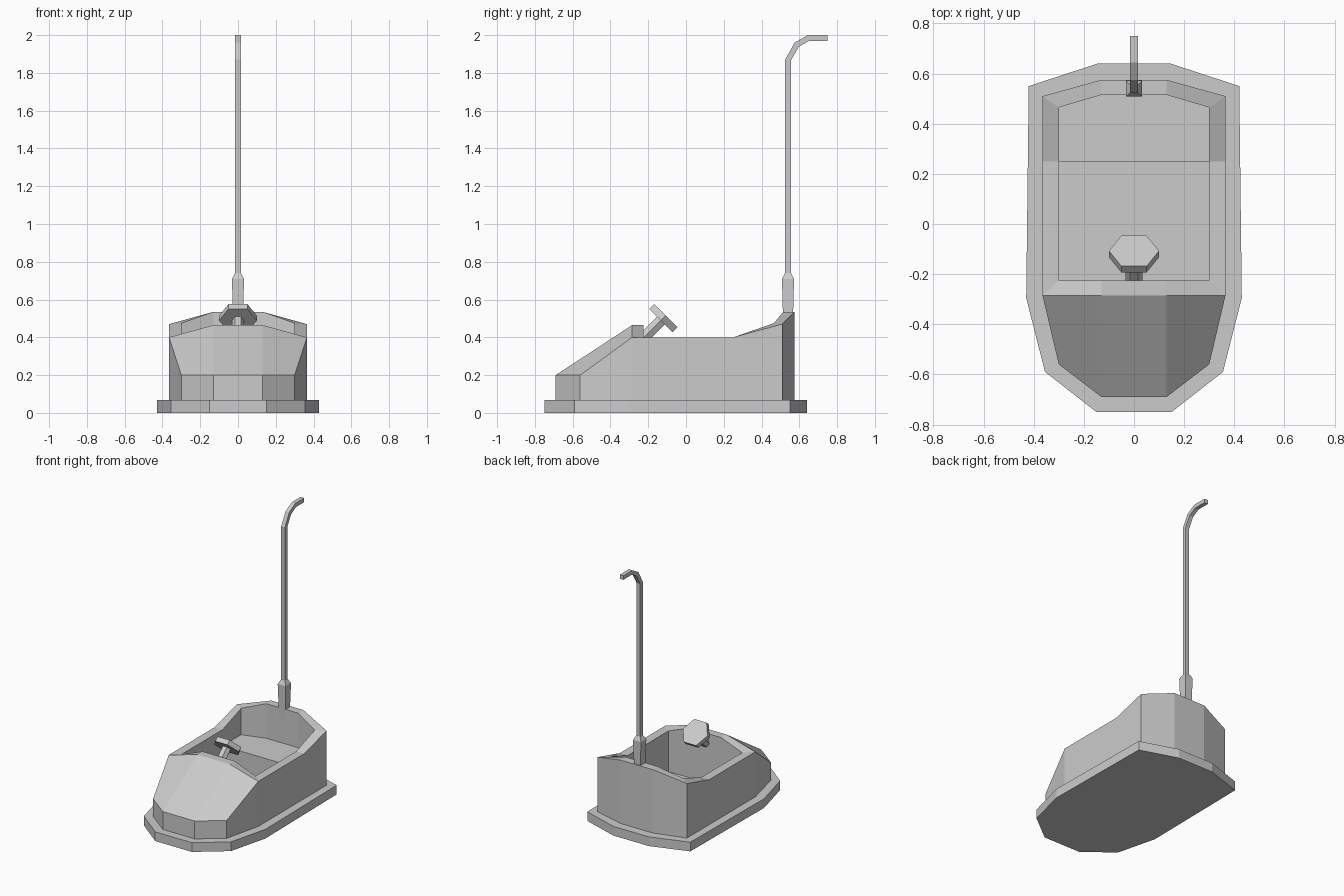
import bpy, bmesh, math
from mathutils import Matrix

if "Cube" in bpy.data.objects:
    bpy.data.objects.remove(bpy.data.objects["Cube"])


def finish(name, bm):
    bmesh.ops.recalc_face_normals(bm, faces=bm.faces)
    me = bpy.data.meshes.new(name)
    bm.to_mesh(me)
    bm.free()
    ob = bpy.data.objects.new(name, me)
    bpy.context.collection.objects.link(ob)
    return ob


def loft(name, rings):
    """Closed solid through a list of equal-length rings."""
    bm = bmesh.new()
    vs = [[bm.verts.new(p) for p in r] for r in rings]
    n = len(vs[0])
    for a, b in zip(vs, vs[1:]):
        for i in range(n):
            j = (i + 1) % n
            bm.faces.new((a[i], a[j], b[j], b[i]))
    bm.faces.new(vs[0][::-1])
    bm.faces.new(vs[-1])
    return finish(name, bm)


def slab(name, half, z0, z1):
    """Upright prism from the right half of a symmetric outline."""
    pts = half + [(-x, y) for x, y in reversed(half)]
    return loft(name, [[(x, y, z) for x, y in pts] for z in (z0, z1)])


# Bumper ring and floor pan
slab("bumper", [(.15, -.75), (.355, -.59), (.43, -.295), (.42, .55), (.145, .64)], 0, .068)

# Tub: outer wall a-f, hood crest h, inner rim i-m; right half, then mirrored
FLOOR, SEAT = .10, .28
top = {"a": (.13, -.69, .2), "b": (.3, -.56, .2), "c": (.365, -.285, .4),
       "d": (.365, .25, .4), "e": (.365, .51, .47), "f": (.13, .575, .535),
       "h": (.13, -.285, .465), "i": (.13, -.225, .465), "j": (.3, -.225, .4),
       "k": (.3, .25, .4), "l": (.3, .465, .475), "m": (.13, .515, .535)}
for n in "ahifm":
    top[n + "0"] = (0, *top[n][1:])
bm = bmesh.new()
up = {n: bm.verts.new(p) for n, p in top.items()}
low = {n: bm.verts.new((p[0], p[1], FLOOR if n[0] in "ijklm" else .06)) for n, p in top.items() if n[0] != "h"}
# hood and rim faces
for f in ("a0 a h h0", "a b c h", "h0 h i i0", "h c j i", "c d k j", "d e l k", "e f m l", "f f0 m0 m"):
    bm.faces.new([up[n] for n in f.split()])
# outer and inner walls
for chain in ("a0 a b c d e f f0", "i0 i j k l m m0"):
    c = chain.split()
    for p, q in zip(c, c[1:]):
        bm.faces.new((low[p], low[q], up[q], up[p]))
# cockpit floor
bm.faces.new([low[n] for n in "i0 i j k l m m0".split()])
body = finish("body", bm)
mir = body.modifiers.new("mirror", "MIRROR")
mir.use_clip = True

# Seat bench
slab("seat", [(.3, .25), (.3, .465), (.13, .515)], FLOOR, SEAT)


# Steering wheel and column: hexagonal prisms leaning back 45 degrees
def hex_prism(name, radius, depth, y, z):
    bm = bmesh.new()
    m = Matrix.Translation((0, y, z)) @ Matrix.Rotation(-math.pi / 4, 4, "X")
    rings = []
    for s in (-.5, .5):
        rings.append([m @ Matrix.Translation((radius * math.cos(k * math.pi / 3),
                      radius * math.sin(k * math.pi / 3), s * depth)).to_translation() for k in range(6)])
    bm.free()
    return loft(name, rings)


hex_prism("steering_wheel", .1, .036, -.12, .502)
hex_prism("steering_column", .033, .15, -.18, .442)


# Pole socket and current pole
def square(r, z, y=.54):
    return [(-r, y - r, z), (r, y - r, z), (r, y + r, z), (-r, y + r, z)]


loft("pole_socket", [square(.025, .45), square(.032, .71), square(.016, .74)])
path = [((.525, .7), (.555, .7)), ((.525, 1.87), (.555, 1.865)), ((.575, 1.96), (.597, 1.938)),
        ((.645, 2.0), (.652, 1.97)), ((.75, 2.0), (.75, 1.97))]
loft("pole", [[(-.015, *a), (.015, *a), (.015, *b), (-.015, *b)] for a, b in path])
